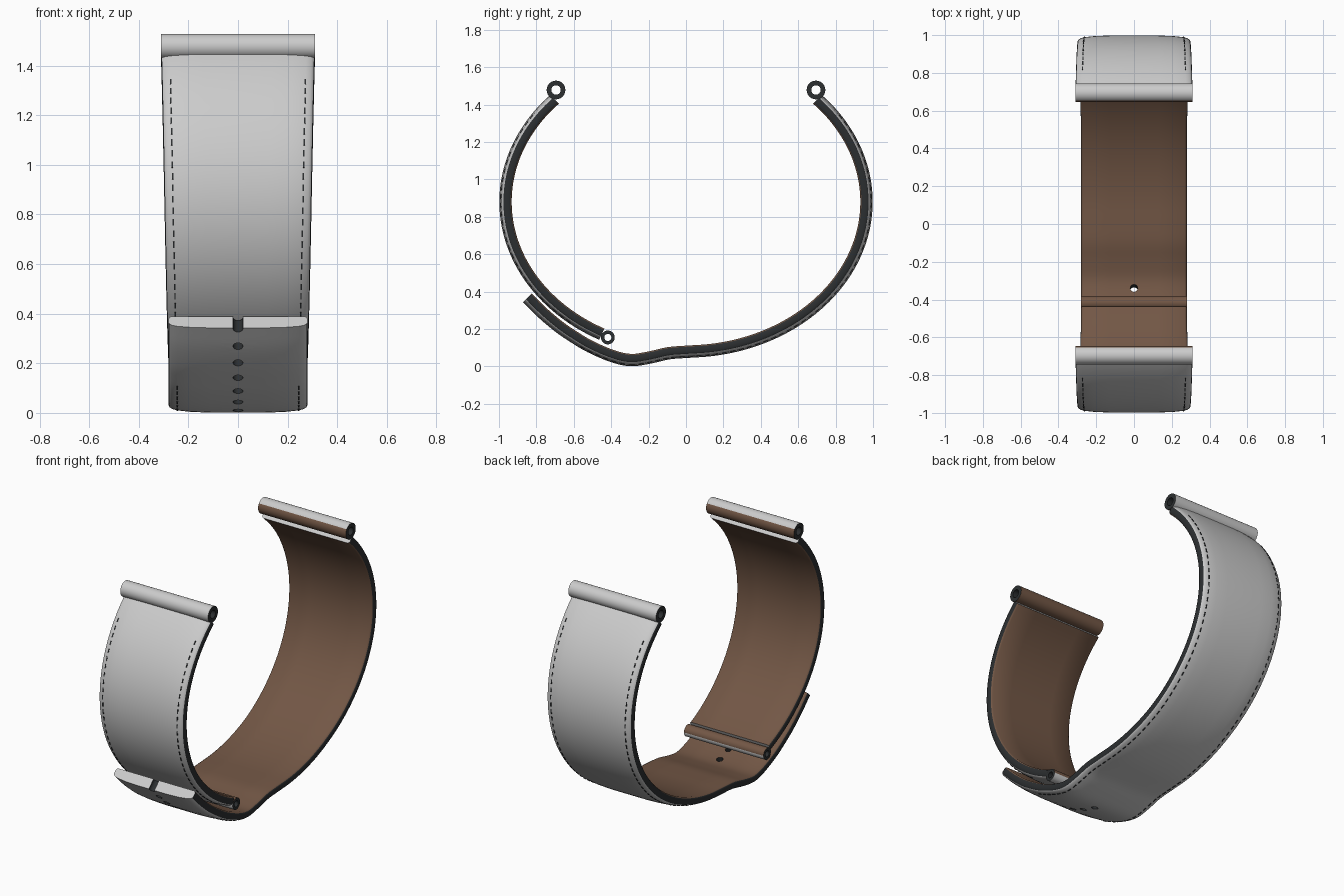
import bpy, bmesh
from math import cos, sin, pi, radians
from mathutils import Vector

if "Cube" in bpy.data.objects:
    bpy.data.objects.remove(bpy.data.objects["Cube"])


def material(name, rgb):
    m = bpy.data.materials.new(name)
    m.diffuse_color = (*rgb, 1)
    m.use_nodes = True
    m.node_tree.nodes["Principled BSDF"].inputs["Base Color"].default_value = m.diffuse_color
    return m


GREY = material("outer_leather", (0.8, 0.8, 0.8))
DARK = material("edge_paint", (0.025, 0.028, 0.03))
BROWN = material("lining", (0.17, 0.095, 0.06))


def make(name, verts, faces, mats=None):
    me = bpy.data.meshes.new(name)
    me.from_pydata(verts, [], faces)
    for m in (GREY, DARK, BROWN):
        me.materials.append(m)
    if mats:
        me.polygons.foreach_set("material_index", mats)
    bm = bmesh.new()
    bm.from_mesh(me)
    bmesh.ops.recalc_face_normals(bm, faces=bm.faces)
    bm.to_mesh(me)
    bm.free()
    ob = bpy.data.objects.new(name, me)
    bpy.context.collection.objects.link(ob)
    return ob


def smooth(ob):
    bpy.ops.object.select_all(action='DESELECT')
    ob.select_set(True)
    bpy.context.view_layer.objects.active = ob
    bpy.ops.object.shade_smooth_by_angle(angle=radians(35))


class Path:
    """Smooth (y, z) path with frames by arc length; side flips the outward normal."""

    def __init__(self, pts, side, sub=4):
        p = [Vector(q) for q in pts]
        p = [2 * p[0] - p[1]] + p + [2 * p[-1] - p[-2]]
        self.p = []
        for a, b, c, d in zip(p, p[1:], p[2:], p[3:]):
            for k in range(sub):
                t = k / sub
                self.p.append(0.5 * (2 * b + (c - a) * t + (2 * a - 5 * b + 4 * c - d) * t * t
                                     + (3 * b - a - 3 * c + d) * t ** 3))
        self.p.append(p[-2])
        self.s = [0]
        for a, b in zip(self.p, self.p[1:]):
            self.s.append(self.s[-1] + (b - a).length)
        self.length, self.side = self.s[-1], side

    def tangent(self, i):
        return (self.p[min(i + 1, len(self.p) - 1)] - self.p[max(i - 1, 0)]).normalized()

    def frame(self, s):
        i = next((k for k in range(len(self.p) - 2) if self.s[k + 1] >= s), len(self.p) - 2)
        f = (s - self.s[i]) / (self.s[i + 1] - self.s[i])
        t = self.tangent(i).lerp(self.tangent(i + 1), f).normalized()
        return self.p[i].lerp(self.p[i + 1], f), t, self.side * Vector((-t.y, t.x))

    def place(self, s, x, along, out):
        p, t, n = self.frame(s)
        q = p + t * along + n * out
        return (x, q.x, q.y)


def half_width(s):
    return 0.31 - 0.03 * min(1, s / 1.5)


# Right half of the cross-section: (inset from edge, outward offset)
HALF = [(0.15, -0.033), (0.012, -0.033), (0.003, -0.027), (0, -0.02), (0, 0.003),
        (0.004, 0.011), (0.014, 0.018), (0.035, 0.024), (0.09, 0.03), (0.17, 0.033)]
SEG = [2, 2, 1, 1, 1, 0, 0, 0, 0]


def strap(name, path):
    verts, faces, mats = [], [], []
    n = 2 * len(HALF)
    mat_ring = SEG + [0] + SEG[::-1] + [2]
    for s in path.s:
        w = half_width(s)
        ring = [(w - a, o) for a, o in HALF]
        ring += [(-x, o) for x, o in reversed(ring)]
        verts += [path.place(s, x, 0, o) for x, o in ring]
    for i in range(len(path.s) - 1):
        for j in range(n):
            k = (j + 1) % n
            faces.append((i * n + j, i * n + k, (i + 1) * n + k, (i + 1) * n + j))
            mats.append(mat_ring[j])
    faces += [tuple(range(n)), tuple(range(len(verts) - n, len(verts)))]
    mats += [0, 0]
    return make(name, verts, faces, mats)


def box_faces(b):
    return [tuple(b + i for i in f) for f in
            ((0, 1, 3, 2), (4, 5, 7, 6), (0, 1, 5, 4), (2, 3, 7, 6), (0, 2, 6, 4), (1, 3, 7, 5))]


def stitches(name, path, start, end, pitch=0.045):
    verts, faces = [], []
    for i in range(int((end - start) / pitch)):
        s = start + i * pitch
        for side in (-1, 1):
            x = side * (half_width(s) - 0.035)
            faces += box_faces(len(verts))
            verts += [path.place(s, x + dx, da, o) for dx in (-0.003, 0.003)
                      for da in (-0.013, 0.013) for o in (0.016, 0.0265)]
    make(name, verts, faces, [1] * len(faces))


def tube(name, y, z, r, hole, w, lining, n=32):
    """Spring bar sleeve: grey skin, lining on the side facing 'lining', dark ends."""
    verts, faces, mats = [], [], []
    for x, rad in ((-w, r), (w, r), (w, hole), (-w, hole)):
        verts += [(x, y + rad * cos(2 * pi * i / n), z + rad * sin(2 * pi * i / n)) for i in range(n)]
    face_dir = Vector(lining).normalized()
    for k in range(4):
        for i in range(n):
            j, m = (i + 1) % n, (k + 1) % 4
            faces.append((k * n + i, k * n + j, m * n + j, m * n + i))
            a = 2 * pi * (i + 0.5) / n
            lined = Vector((cos(a), sin(a))).dot(face_dir) > 0.25
            mats.append((2 if lined else 0) if k == 0 else 1)
    smooth(make(name, verts, faces, mats))


def ellipse(a, b, side, n=28):
    return [(side * 0.965 * cos(radians(a + (b - a) * i / n)),
             0.88 + 0.8 * sin(radians(a + (b - a) * i / n))) for i in range(n + 1)]


# Long strap: arc, small step under the overlap, then the free tail
long_path = Path(ellipse(43.3, -84, 1) + [
    (0, 0.078), (-0.096, 0.07), (-0.193, 0.048), (-0.295, 0.034), (-0.396, 0.056),
    (-0.514, 0.107), (-0.6, 0.158), (-0.675, 0.209), (-0.765, 0.284), (-0.848, 0.366)], 1)
long_strap = strap("long_strap", long_path)

# Row of adjustment holes, the last one breaking through the tail end
verts, faces, N = [], [], 20
for h in range(7):
    s, b = long_path.length - 0.004 - 0.1 * h, len(verts)
    for o in (-0.08, 0.08):
        verts += [long_path.place(s, 0.02 * cos(2 * pi * i / N), 0.02 * sin(2 * pi * i / N), o)
                  for i in range(N)]
    faces += [tuple(range(b, b + N)), tuple(range(b + N, b + 2 * N))]
    faces += [(b + i, b + (i + 1) % N, b + N + (i + 1) % N, b + N + i) for i in range(N)]
cutter = make("hole_cutter", verts, faces, [1] * len(faces))
cutter.hide_render = True
mod = long_strap.modifiers.new("holes", 'BOOLEAN')
mod.operation, mod.solver, mod.object = 'DIFFERENCE', 'EXACT', cutter
bpy.context.view_layer.objects.active = long_strap
bpy.ops.object.modifier_apply(modifier=mod.name)
bpy.data.objects.remove(cutter)
smooth(long_strap)

# Short strap: arc down to the buckle bar sleeve
short_path = Path(ellipse(43.3, -62.2, -1), -1)
smooth(strap("short_strap", short_path))

# Stitching along both edges
stitches("long_stitching", long_path, 0.15, long_path.length - 0.33)
stitches("short_stitching", short_path, 0.15, short_path.length - 0.12)

# Sleeves for the lug bars and the buckle bar
tube("long_lug_sleeve", 0.695, 1.478, 0.05, 0.025, 0.31, (-0.8, -0.6))
tube("short_lug_sleeve", -0.695, 1.478, 0.05, 0.025, 0.31, (0.8, -0.6))
tube("buckle_sleeve", -0.418, 0.155, 0.037, 0.019, 0.281, (0.3, 1))
